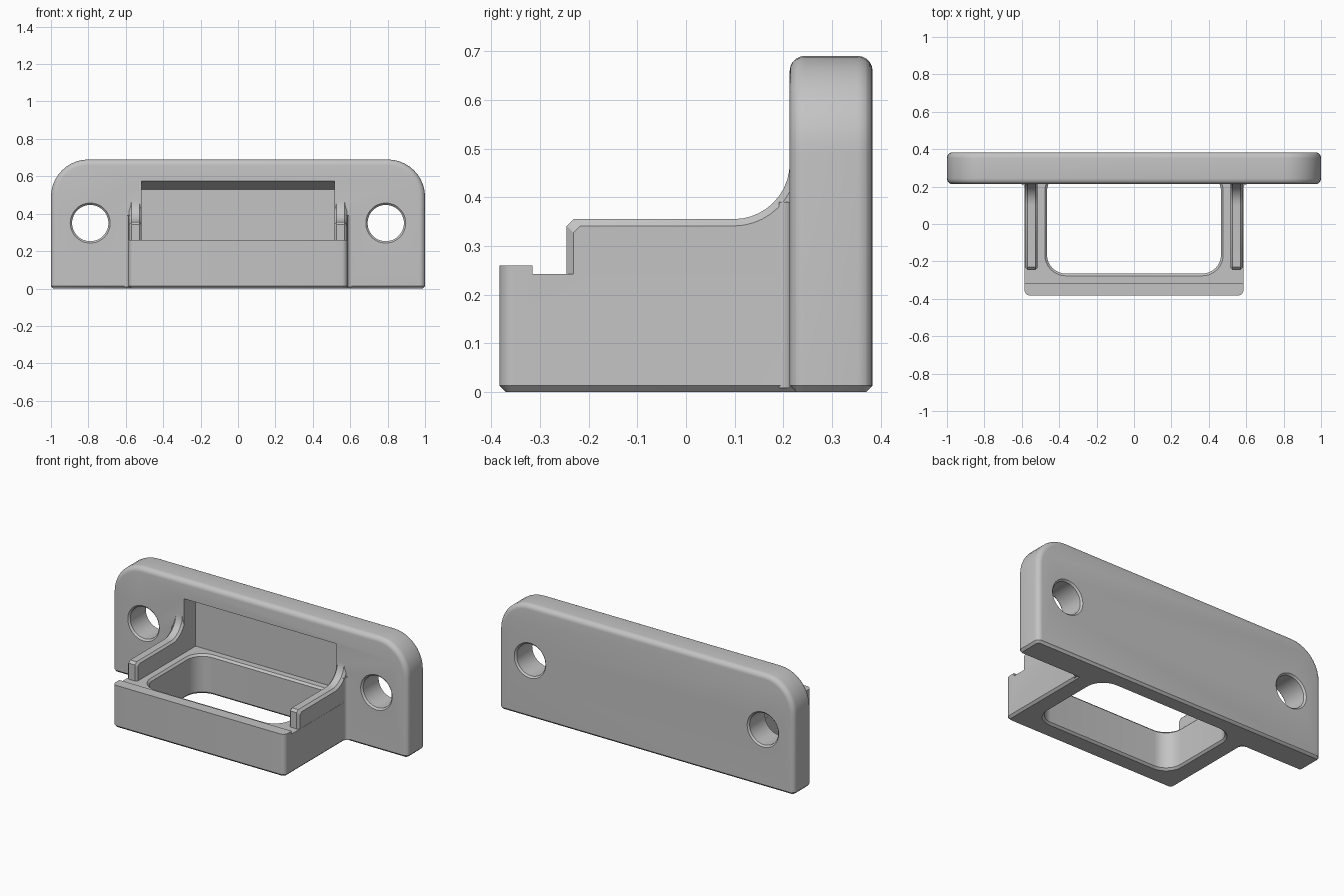
import bpy, bmesh, math
from mathutils import Matrix

if "Cube" in bpy.data.objects:
    bpy.data.objects.remove(bpy.data.objects["Cube"], do_unlink=True)

grey = bpy.data.materials.new("plain_grey")
grey.use_nodes = True
grey.diffuse_color = (0.55, 0.55, 0.55, 1)
grey.node_tree.nodes["Principled BSDF"].inputs["Base Color"].default_value = grey.diffuse_color


def arc(cx, cy, r, a0, a1, n=10):
    """Points on an arc, angles in degrees."""
    return [(cx + r * math.cos(math.radians(a0 + (a1 - a0) * i / n)),
             cy + r * math.sin(math.radians(a0 + (a1 - a0) * i / n))) for i in range(n + 1)]


def loft(name, axis, rings):
    """Closed solid through (position, profile) rings along one axis."""
    place = {"x": lambda d, p: (d, p[0], p[1]),
             "y": lambda d, p: (p[0], d, p[1]),
             "z": lambda d, p: (p[0], p[1], d)}[axis]
    bm = bmesh.new()
    loops = [[bm.verts.new(place(d, p)) for p in points] for d, points in rings]
    for a, b in zip(loops, loops[1:]):
        for i in range(len(a)):
            j = (i + 1) % len(a)
            bm.faces.new((a[i], a[j], b[j], b[i]))
    bm.faces.new(loops[0])
    bm.faces.new(loops[-1])
    bmesh.ops.remove_doubles(bm, verts=bm.verts, dist=1e-5)
    bmesh.ops.connect_verts_nonplanar(bm, angle_limit=0.001, faces=bm.faces)
    bmesh.ops.recalc_face_normals(bm, faces=bm.faces)
    mesh = bpy.data.meshes.new(name)
    bm.to_mesh(mesh)
    bm.free()
    mesh.materials.append(grey)
    obj = bpy.data.objects.new(name, mesh)
    bpy.context.collection.objects.link(obj)
    return obj


def prism(name, axis, points, lo, hi):
    return loft(name, axis, [(lo, points), (hi, points)])


def rounded_loft(name, centre, half, r, rings, steps=10):
    """Rounded rectangle rings (height, growth) joined along z."""
    def ring(grow):
        pts = []
        for k, (sx, sy) in enumerate([(1, 1), (-1, 1), (-1, -1), (1, -1)]):
            pts += arc(centre[0] + sx * (half[0] - r), centre[1] + sy * (half[1] - r),
                       r + grow, 90 * k, 90 * k + 90, steps)
        return pts
    return loft(name, "z", [(z, ring(grow)) for z, grow in rings])


def combine(target, tool, operation):
    mod = target.modifiers.new("join", "BOOLEAN")
    mod.operation, mod.object, mod.solver = operation, tool, "EXACT"
    bpy.context.view_layer.objects.active = target
    bpy.ops.object.modifier_apply(modifier=mod.name)
    bpy.data.objects.remove(tool, do_unlink=True)


FRONT, BACK, FLOOR, RIM, CHAMFER = 0.213, 0.383, 0.242, 0.03, 0.013


def plate_ring(depth):
    """Plate outline at a depth below the nearest broad face."""
    inset = RIM - math.sqrt(max(0, RIM ** 2 - (RIM - depth) ** 2))
    side, base = 1 - inset, max(0, CHAMFER - depth)
    return ([(-side, CHAMFER), (CHAMFER - side, base), (side - CHAMFER, base), (side, CHAMFER)]
            + arc(0.8, 0.49, 0.2 - inset, 0, 90) + arc(-0.8, 0.49, 0.2 - inset, 90, 180))


# Mounting plate with rounded top corners and softened rims
depths = [RIM * (1 - math.cos(math.radians(a))) for a in (0, 18, 36, 54)] + [CHAMFER, 0.022, RIM]
depths.sort()
body = loft("strike_plate", "y", [(FRONT + d, plate_ring(d)) for d in depths]
            + [(BACK - d, plate_ring(d)) for d in reversed(depths)])

# Projecting box with a chamfered base and a raised front lip
box = rounded_loft("catch_box", (0, -0.0415), (0.585, 0.3415), 0.03,
                   [(0, -CHAMFER), (CHAMFER, 0), (0.26, 0)], 6)
step = [(-0.315, FLOOR), (0.4, FLOOR), (0.4, 0.5), (-0.315, 0.5)]
combine(box, prism("floor_cutter", "x", step, -0.7, 0.7), "DIFFERENCE")
combine(body, box, "UNION")


def wall_profile(inset):
    top, front = 0.355 - inset, inset - 0.245
    return ([(front, 0.2), (0.25, 0.2), (0.25, 0.47)]
            + arc(0.098, 0.47, 0.115 + inset, 0, -90) + [(front + 0.014, top), (front, top - 0.014)])


# Side walls sweeping up into the plate, plus their outer corner fillets
for side in (-1, 1):
    rings = [(0.513, 0.014), (0.527, 0), (0.57, 0), (0.584, 0.014)]
    wall = loft("side_wall", "x", [(side * x, wall_profile(inset)) for x, inset in rings])
    combine(body, wall, "UNION")
    fillet = [(0.57, 0.23), (0.57, 0.19)] + arc(0.607, 0.191, 0.0225, 180, 90, 5) + [(0.607, 0.23)]
    combine(body, prism("corner_fillet", "z", [(side * x, y) for x, y in fillet], 0.008, 0.39), "UNION")

# Recess between the walls, with a sloping roof inside the plate
recess = [(-0.3, FLOOR), (0.325, FLOOR), (0.325, 0.53), (FRONT, 0.575), (0.1, 0.62), (-0.3, 0.62)]
combine(body, prism("recess_cutter", "x", recess, -0.515, 0.515), "DIFFERENCE")

# Rounded opening through the floor, chamfered at both ends
opening = rounded_loft("opening_cutter", (0, 0.005), (0.465, 0.27), 0.1,
                       [(-0.02, 0.032), (0.012, 0), (FLOOR - 0.012, 0), (FLOOR + 0.01, 0.022)])
combine(body, opening, "DIFFERENCE")

# Screw holes with chamfered rims
for side in (-1, 1):
    hole = rounded_loft("screw_hole_cutter", (0, 0), (0.097, 0.097), 0.097,
                        [(FRONT - 0.01, 0.02), (FRONT + 0.01, 0), (BACK - 0.01, 0), (BACK + 0.01, 0.02)], 12)
    turn = Matrix(((1, 0, 0, 0), (0, 0, 1, 0), (0, -1, 0, 0), (0, 0, 0, 1)))
    hole.data.transform(Matrix.Translation((side * 0.79, 0, 0.35)) @ turn)
    combine(body, hole, "DIFFERENCE")

bpy.ops.object.select_all(action="DESELECT")
body.select_set(True)
bpy.context.view_layer.objects.active = body
bpy.ops.object.shade_smooth_by_angle(angle=math.radians(30))
